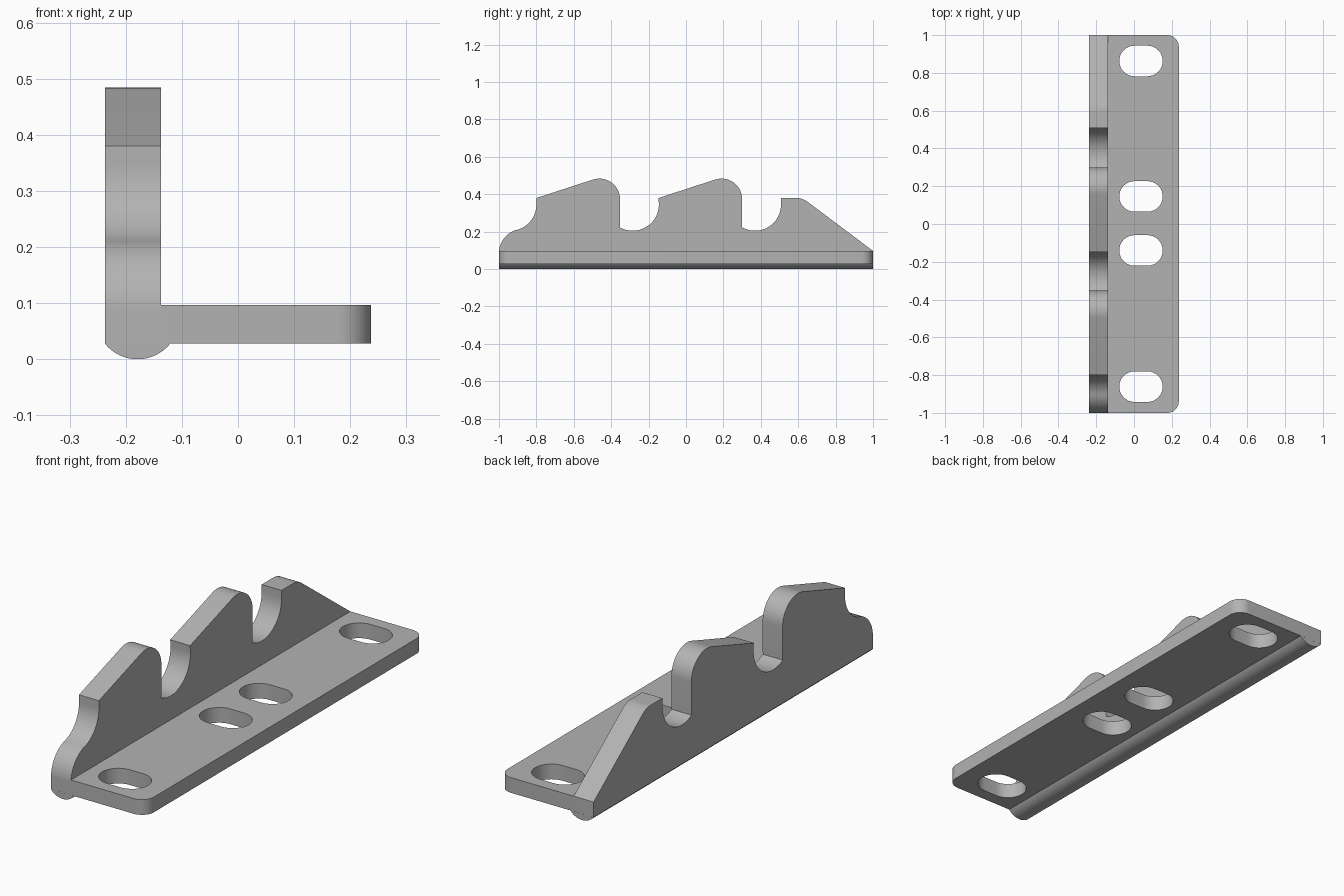
import bpy, bmesh
from math import cos, sin, radians
from mathutils import Vector

cube = bpy.data.objects.get("Cube")
if cube:
    bpy.data.objects.remove(cube)

grey = bpy.data.materials.new("plain grey")
grey.use_nodes = True
colour = (0.45, 0.45, 0.45, 1)
grey.diffuse_color = colour
grey.node_tree.nodes["Principled BSDF"].inputs["Base Color"].default_value = colour


def arc(cx, cy, r, start, end, steps=16):
    """Points along an arc, angles in degrees."""
    angles = [radians(start + (end - start) * i / steps) for i in range(steps + 1)]
    return [(cx + r * cos(a), cy + r * sin(a)) for a in angles]


def extrude(name, outline, place, depth):
    """Solid from a 2D outline; place(a, b) gives the 3D start points."""
    bm = bmesh.new()
    face = bm.faces.new([bm.verts.new(place(a, b)) for a, b in outline])
    moved = bmesh.ops.extrude_face_region(bm, geom=[face])["geom"]
    verts = [g for g in moved if isinstance(g, bmesh.types.BMVert)]
    bmesh.ops.translate(bm, verts=verts, vec=Vector(depth))
    bmesh.ops.recalc_face_normals(bm, faces=bm.faces)
    mesh = bpy.data.meshes.new(name)
    bm.to_mesh(mesh)
    bm.free()
    mesh.materials.append(grey)
    obj = bpy.data.objects.new(name, mesh)
    bpy.context.collection.objects.link(obj)
    return obj


LEFT, INNER, RIGHT = -0.237, -0.137, 0.237
BOTTOM, TOP = 0.028, 0.097
PITCH = 0.653

# Toothed wall: rounded front foot, two hooked teeth, sloping rear tooth
wall = [(-1, BOTTOM)]
wall += arc(-0.87, 0.085, 0.13, 180, 105)
wall += arc(-0.94, 0.345, 0.14, -75, 0)
for shift in (0, PITCH):
    wall.append((-0.8 + shift, 0.38))
    wall += arc(-0.463 + shift, 0.374, 0.11, 108, 0)
    wall += arc(-0.285 + shift, 0.345, 0.14, -119.5, 0)
wall.append((0.508, 0.38))
wall += arc(0.59, 0.28, 0.1, 90, 53.1)
wall += [(1, TOP), (1, BOTTOM)]
hook_wall = extrude("hook_wall", wall, lambda y, z: (LEFT, y, z), (INNER - LEFT, 0, 0))

# Base plate with two rounded corners
r = 0.06
plate = [(INNER, -1)] + arc(RIGHT - r, -1 + r, r, -90, 0)
plate += arc(RIGHT - r, 1 - r, r, 0, 90) + [(INNER, 1)]
base_plate = extrude("base_plate", plate, lambda x, y: (x, y, BOTTOM), (0, 0, TOP - BOTTOM))

# Four rounded slots cut through the plate
for y in (-0.861, -0.14, 0.146, 0.863):
    slot = arc(0.071, y, 0.081, -90, 90) + arc(0.003, y, 0.081, 90, 270)
    cutter = extrude("slot_cutter", slot, lambda a, b: (a, b, -0.1), (0, 0, 0.4))
    cutter.hide_render = True
    cut = base_plate.modifiers.new("slot", 'BOOLEAN')
    cut.operation, cut.solver, cut.object = 'DIFFERENCE', 'EXACT', cutter
    bpy.context.view_layer.objects.active = base_plate
    bpy.ops.object.modifier_apply(modifier=cut.name)
    bpy.data.objects.remove(cutter)

# Rounded bead under the wall
bead = arc(-0.179, 0.075, 0.075, 219, 321)
bottom_bead = extrude("bottom_bead", bead, lambda x, z: (x, -1, z), (0, 2, 0))

# Smooth the curves, keep the edges sharp
for obj in (hook_wall, base_plate, bottom_bead):
    bpy.ops.object.select_all(action='DESELECT')
    obj.select_set(True)
    bpy.context.view_layer.objects.active = obj
    bpy.ops.object.shade_smooth_by_angle(angle=radians(25))
